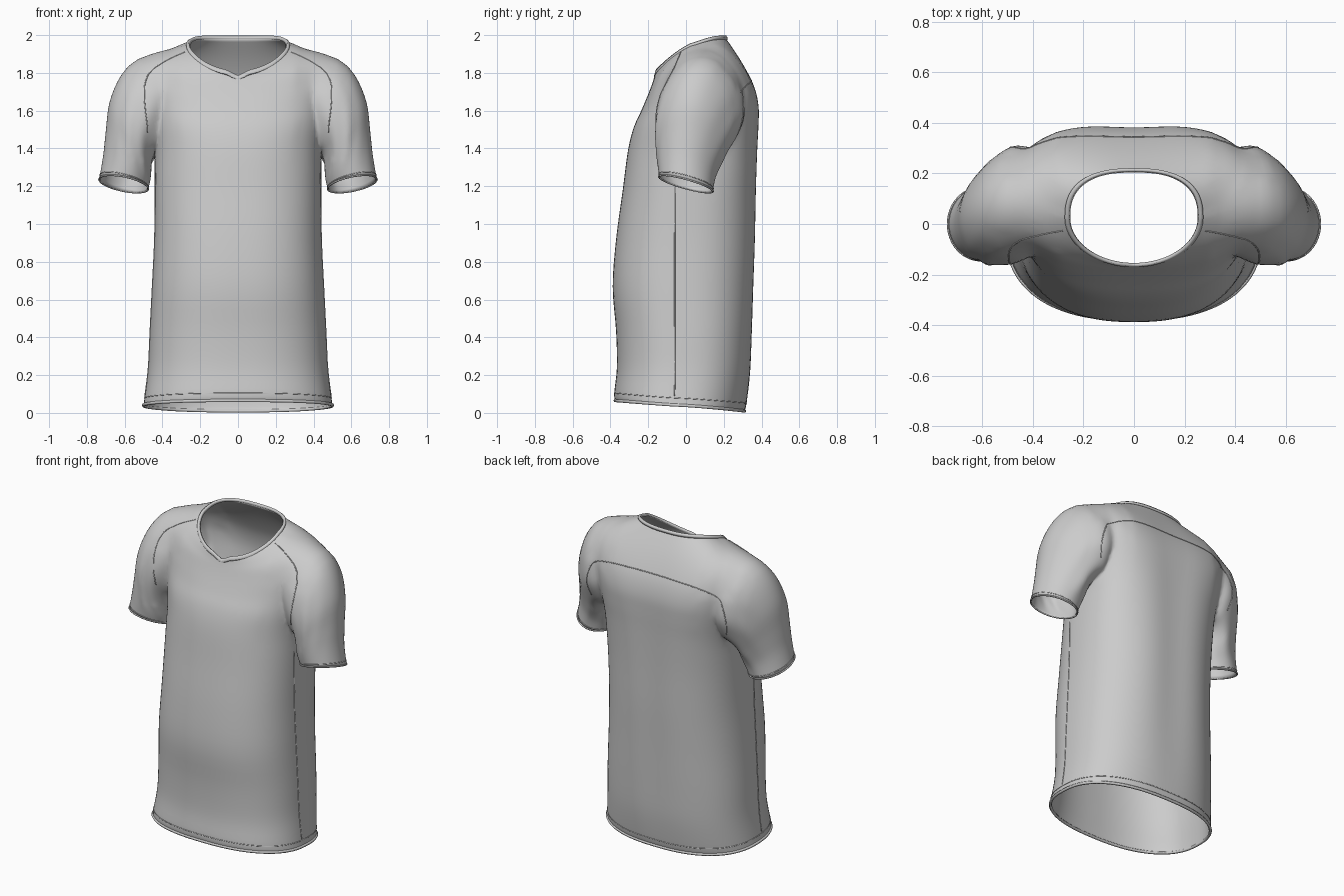
import bpy, bmesh, math
from mathutils import Vector

if "Cube" in bpy.data.objects:
    bpy.data.objects.remove(bpy.data.objects["Cube"])

N = 96
TAU = 2 * math.pi


def dense(rows, k):
    """Catmull-Rom interpolation between rows of numbers."""
    out = []
    for i in range(len(rows) - 1):
        p = [rows[max(0, min(len(rows) - 1, i + d))] for d in (-1, 0, 1, 2)]
        for j in range(k):
            t = j / k
            out.append([0.5 * (2 * b + (c - a) * t + (2 * a - 5 * b + 4 * c - d) * t * t
                               + (3 * b - a - 3 * c + d) * t ** 3) for a, b, c, d in zip(*p)])
    return out + [list(rows[-1])]


def spow(v, e):
    return math.copysign(abs(v) ** e, v)


def ring(w, yf, yb, zf, zs, zb, n=2.0, nb=2.5, notch=0.0):
    """Body section: half width, front/back y, front/side/back z, squareness front/back."""
    pts = []
    for i in range(N):
        c, s = math.cos(TAU * i / N), math.sin(TAU * i / N)
        e = 2 / nb if s > 0 else 2 / n
        x = w * spow(c, e)
        y = (yf + yb) / 2 + (yb - yf) / 2 * spow(s, e)
        z = zs + (zb - zf) / 2 * s + ((zb + zf) / 2 - zs) * s * s
        if s > 0:  # hollow along the spine
            y -= 0.016 * math.exp(-(x / 0.13) ** 2) * max(0, math.sin(math.pi * z / 2))
        else:
            z -= notch * max(0, 1 - abs(x) / 0.06)
        pts.append(Vector((x, y, z)))
    return pts


def loft(name, rings, caps=None, wrap=False):
    """Skin rings; caps are fans to a centre point, wrap closes the profile."""
    bm = bmesh.new()
    vs = [[bm.verts.new(p) for p in r] for r in rings]
    m = len(vs[0])
    pairs = list(zip(vs, vs[1:])) + ([(vs[-1], vs[0])] if wrap else [])
    for a, b in pairs:
        for i in range(m):
            j = (i + 1) % m
            bm.faces.new((a[i], a[j], b[j], b[i]))
    if caps:
        for r, apex in ((vs[0], caps[0]), (vs[-1], caps[1])):
            o = bm.verts.new(apex)
            for i in range(m):
                bm.faces.new((r[i], r[(i + 1) % m], o))
    bmesh.ops.recalc_face_normals(bm, faces=bm.faces)
    me = bpy.data.meshes.new(name)
    bm.to_mesh(me)
    bm.free()
    ob = bpy.data.objects.new(name, me)
    bpy.context.collection.objects.link(ob)
    me.shade_smooth()
    return ob


def tube(name, pts, r, cyclic=False):
    """Thin round cord along a path, with a six-sided section."""
    rings = []
    m = len(pts)
    for i, p in enumerate(pts):
        a = pts[(i - 1) % m] if cyclic else pts[max(i - 1, 0)]
        b = pts[(i + 1) % m] if cyclic else pts[min(i + 1, m - 1)]
        t = (b - a).normalized()
        ref = Vector((0, 0, 1)) if cyclic else Vector((0.3, 0.9, 0.3))
        u = t.cross(ref).normalized()
        v = t.cross(u)
        rings.append([p + r * (math.cos(TAU * k / 6) * u + math.sin(TAU * k / 6) * v) for k in range(6)])
    return loft(name, rings, None if cyclic else (pts[0], pts[-1]), cyclic)


# Body: rings from hem to neckline
body_rows = [
    (.500, -.375, .310, .065, .040, .010, 2.4, 2.4, 0),
    (.495, -.380, .322, .105, .078, .052, 2.4, 2.4, 0),
    (.477, -.366, .345, .24, .23, .22, 2.4, 2.4, 0),
    (.468, -.370, .357, .43, .42, .42, 2.4, 2.4, 0),
    (.455, -.388, .368, .67, .67, .67, 2.4, 2.4, 0),
    (.444, -.370, .378, .92, .92, .92, 2.4, 2.4, 0),
    (.442, -.335, .382, 1.18, 1.18, 1.18, 2.4, 2.5, 0),
    (.442, -.307, .386, 1.39, 1.39, 1.39, 2.4, 2.8, 0),
    (.455, -.277, .390, 1.51, 1.53, 1.52, 2.5, 3.1, 0),
    (.468, -.237, .389, 1.60, 1.66, 1.62, 2.5, 3.3, 0),
    (.472, -.203, .370, 1.68, 1.79, 1.71, 2.5, 3.3, 0),
    (.448, -.180, .335, 1.74, 1.883, 1.79, 2.4, 3.0, 0),
    (.365, -.168, .280, 1.775, 1.923, 1.885, 2.2, 2.7, 0),
    (.262, -.162, .210, 1.805, 1.945, 1.985, 2.0, 2.5, .025),
]
hem_c, neck_c = Vector((0, 0, .05)), Vector((0, .03, 1.6))
shirt = loft("shirt", [ring(*r) for r in dense(body_rows, 4)], (hem_c, neck_c))

# Sleeves: outer x/z, underarm x/z, centre y, half depth, cuff slope
sleeve_rows = [
    (.30, 1.905, .30, 1.45, .080, .16, 0),
    (.42, 1.919, .37, 1.42, .085, .207, 0),
    (.53, 1.877, .41, 1.38, .080, .232, 0),
    (.62, 1.785, .44, 1.355, .060, .221, .03),
    (.68, 1.645, .455, 1.32, .036, .199, .08),
    (.70, 1.490, .462, 1.27, .016, .174, .15),
    (.714, 1.360, .467, 1.225, .003, .154, .22),
    (.735, 1.237, .475, 1.187, .000, .143, .27),
]


def section(row, t, side):
    ox, oz, ix, iz, yc, hy, sl = row
    pts = []
    for i in range(64):
        a = TAU * i / 64
        under = (1 - math.cos(a)) / 2
        bell = math.sin(math.pi * t)
        f = 1 + .03 * math.sin(9 * a + 14 * t) * under * bell  # soft folds
        c, s = math.cos(a) * f / 2, math.sin(a) * f
        s *= 1 - .16 * math.cos(a) * bell  # narrower on the outside
        pts.append(Vector((side * ((ox + ix) / 2 + c * (ox - ix)), yc + hy * s,
                           (oz + iz) / 2 + c * (oz - iz) - sl * hy * s)))
    return pts


rows = dense(sleeve_rows, 4)
cuffs, apexes = {}, [hem_c, neck_c]
for side in (-1, 1):
    secs = [section(r, i / (len(rows) - 1), side) for i, r in enumerate(rows)]
    mids = [sum(s, Vector()) / len(s) for s in (secs[0], secs[-1])]
    cuffs[side] = secs
    apexes.append(mids[1])
    arm = loft("sleeve_joiner", secs, mids)
    mod = shirt.modifiers.new("join", 'BOOLEAN')
    mod.operation, mod.solver, mod.object = 'UNION', 'EXACT', arm
    bpy.context.view_layer.objects.active = shirt
    bpy.ops.object.modifier_apply(modifier=mod.name)
    bpy.data.objects.remove(arm)

# Open the hem, neck and cuffs, then soften the armhole joins
bm = bmesh.new()
bm.from_mesh(shirt.data)
bmesh.ops.delete(bm, geom=[v for v in bm.verts if any((v.co - a).length < .002 for a in apexes)],
                 context='VERTS')
bmesh.ops.remove_doubles(bm, verts=bm.verts, dist=.003)
for lo, hi, zmin, steps in ((.31, .57, 1.34, 6), (.31, .52, 1.7, 12)):
    blend = [v for v in bm.verts if lo < abs(v.co.x) < hi and v.co.z > zmin]
    for _ in range(steps):
        bmesh.ops.smooth_vert(bm, verts=blend, factor=.5,
                              use_axis_x=True, use_axis_y=True, use_axis_z=True)
bmesh.ops.recalc_face_normals(bm, faces=bm.faces)
bm.to_mesh(shirt.data)
bm.free()
shirt.data.shade_smooth()


# Yoke, armhole and side seams laid onto the cloth
def seam(name, ctrl, side):
    pts = []
    for p in dense(ctrl, 8):
        hit = shirt.closest_point_on_mesh(Vector((p[0] * side, p[1], p[2])))
        pts.append(hit[1])
    tube(name, pts, .003)


for side in (-1, 1):
    seam("front_yoke_seam", [(.28, -.02, 1.9), (.37, -.05, 1.88), (.46, -.09, 1.83), (.495, -.13, 1.75),
                             (.49, -.16, 1.6), (.465, -.17, 1.48)], side)
    seam("back_yoke_seam", [(0, .34, 1.76), (.15, .345, 1.76), (.32, .345, 1.75), (.44, .33, 1.71),
                            (.49, .31, 1.6), (.475, .25, 1.48)], side)
    seam("side_seam", [(.45, -.06, 1.27), (.45, -.06, .9), (.47, -.06, .5), (.5, -.06, .09)], side)
    tube("cuff_edge", cuffs[side][-1], .005, True)
    tube("cuff_stitch", cuffs[side][-2], .0025, True)

# Cloth thickness
solid = shirt.modifiers.new("thickness", 'SOLIDIFY')
solid.thickness, solid.offset = .006, -1

# Collar band with a small V notch
loft("collar", [ring(*r, 2.0, 2.5, .025) for r in (
    (.274, -.169, .220, 1.785, 1.938, 1.974),
    (.274, -.171, .221, 1.790, 1.949, 1.987),
    (.260, -.165, .213, 1.812, 1.957, 1.997),
    (.252, -.154, .204, 1.805, 1.940, 1.980))], wrap=True)

# Hem edge and stitch line
tube("hem_edge", ring(*body_rows[0]), .009, True)
tube("hem_stitch", ring(*body_rows[1]), .0025, True)
